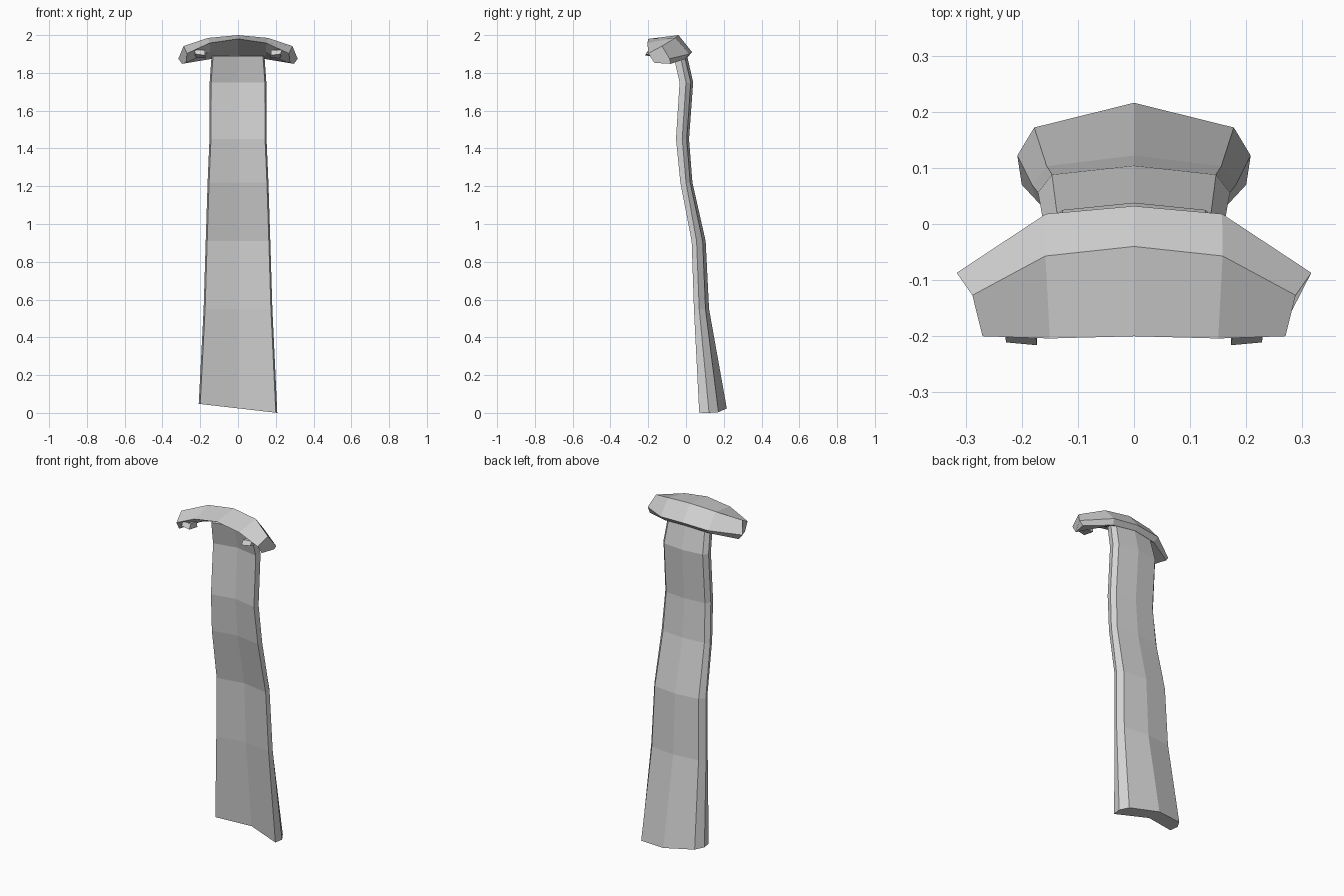
import bpy, bmesh

if "Cube" in bpy.data.objects:
    bpy.data.objects.remove(bpy.data.objects["Cube"])

grey = bpy.data.materials.new("cloth grey")
grey.diffuse_color = (0.65, 0.65, 0.65, 1)
grey.use_nodes = True
grey.node_tree.nodes["Principled BSDF"].inputs["Base Color"].default_value = grey.diffuse_color


def make_object(name, bm):
    bmesh.ops.recalc_face_normals(bm, faces=bm.faces)
    mesh = bpy.data.meshes.new(name)
    bm.to_mesh(mesh)
    bm.free()
    mesh.materials.append(grey)
    obj = bpy.data.objects.new(name, mesh)
    bpy.context.collection.objects.link(obj)
    return obj


def loft(name, rings):
    """Skin a list of equal-length closed rings and cap both ends."""
    bm = bmesh.new()
    vs = [[bm.verts.new(p) for p in ring] for ring in rings]
    n = len(vs[0])
    for a, b in zip(vs, vs[1:]):
        for i in range(n):
            j = (i + 1) % n
            bm.faces.new((a[i], a[j], b[j], b[i]))
    bm.faces.new(vs[0])
    bm.faces.new(vs[-1])
    return make_object(name, bm)


# Hanging cape: z, half width, then y of front edge, outer edge, back corner, spine
levels = [
    (0.024, 0.208, 0.070, 0.122, 0.172, 0.216),
    (0.55, 0.182, 0.042, 0.070, 0.103, 0.122),
    (0.91, 0.171, 0.030, 0.056, 0.088, 0.104),
    (1.22, 0.161, -0.030, 0.000, 0.022, 0.034),
    (1.45, 0.151, -0.053, -0.020, 0.004, 0.016),
    (1.75, 0.150, -0.034, 0.000, 0.025, 0.038),
    (1.89, 0.140, -0.066, -0.030, -0.008, 0.006),
]
cape_rings = []
for k, (z, w, front, outer, back, spine) in enumerate(levels):
    slant = 0.115 if k == 0 else 0          # the hem hangs lower on one side
    half = [(w - 0.008, front), (w, outer), (w * 0.855, back)]
    fold = front + 0.4 * (spine - front)    # hollow middle of the inner side
    outline = ([(0, fold)] + half + [(0, spine)]
               + [(-x, y) for x, y in reversed(half)])
    cape_rings.append([(x, y, z - slant * x) for x, y in outline])
loft("cape", cape_rings)

# Shoulder collar: front rim, ridge, back edge, lower back, lower front
middle = [(0, -0.20, 1.98), (0, -0.04, 2.0), (0, 0.032, 1.91),
          (0, 0.010, 1.885), (0, -0.09, 1.932)]
shoulder = [(0.150, -0.204, 1.958), (0.158, -0.057, 1.985), (0.157, 0.018, 1.90),
            (0.145, -0.005, 1.873), (0.148, -0.11, 1.912)]
tip = [(0.270, -0.200, 1.903), (0.288, -0.127, 1.942), (0.316, -0.087, 1.875),
       (0.296, -0.080, 1.848), (0.275, -0.167, 1.853)]


def mirrored(points):
    return [(-x, y, z) for x, y, z in points]


loft("collar", [mirrored(tip), mirrored(shoulder), middle, shoulder, tip])

# Small clasps under the front rim, with a sloping front
clasp_inner = [(0.175, -0.200, 1.920), (0.173, -0.216, 1.893),
               (0.173, -0.140, 1.880), (0.175, -0.140, 1.915)]
clasp_outer = [(0.230, -0.196, 1.922), (0.228, -0.211, 1.900),
               (0.226, -0.140, 1.880), (0.230, -0.140, 1.910)]
loft("right_clasp", [clasp_inner, clasp_outer])
loft("left_clasp", [mirrored(clasp_inner), mirrored(clasp_outer)])
